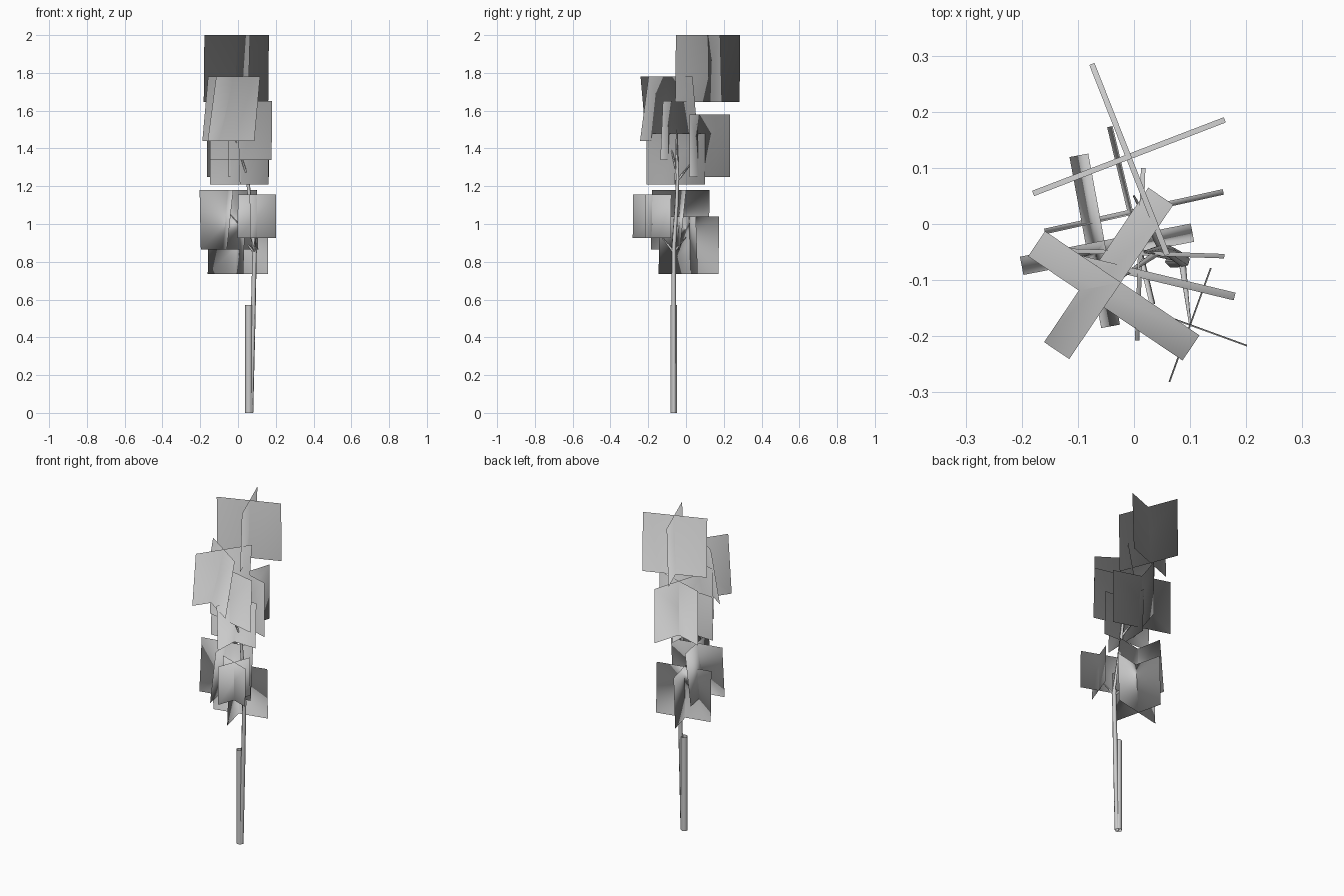
import bpy
import bmesh
from math import radians, sin, cos
from mathutils import Vector

cube = bpy.data.objects.get("Cube")
if cube:
    bpy.data.objects.remove(cube, do_unlink=True)

FOLIAGE_CENTRE = Vector((0, 0, 1))


def make_material(name, colour):
    mat = bpy.data.materials.new(name)
    mat.use_nodes = True
    mat.diffuse_color = colour
    mat.node_tree.nodes["Principled BSDF"].inputs["Base Color"].default_value = colour
    return mat


GREY = make_material("pale grey", (0.6, 0.6, 0.6, 1))


def add_object(name, bm):
    mesh = bpy.data.meshes.new(name)
    bm.to_mesh(mesh)
    bm.free()
    mesh.materials.append(GREY)
    obj = bpy.data.objects.new(name, mesh)
    bpy.context.scene.collection.objects.link(obj)
    return obj


def add_tube(name, path, radii, sides):
    """Open tapered tube whose rings follow the path."""
    bm = bmesh.new()
    axis = (Vector(path[-1]) - Vector(path[0])).to_track_quat("Z", "Y")
    rings = []
    for point, radius in zip(path, radii):
        ring = []
        for i in range(sides):
            a = radians(360 * i / sides)
            ring.append(bm.verts.new(Vector(point) + axis @ Vector((radius * cos(a), radius * sin(a), 0))))
        rings.append(ring)
    for low, high in zip(rings, rings[1:]):
        for i in range(sides):
            j = (i + 1) % sides
            bm.faces.new((low[i], low[j], high[j], high[i])).smooth = True
    return add_object(name, bm)


def add_leaf_cluster(name, bottom, top, half, cards):
    """Upright crossed cards; each has a centre, a heading and a lean."""
    bm = bmesh.new()
    for x, y, heading, lean in cards:
        a = radians(heading)
        along = Vector((cos(a), sin(a), 0)) * half
        tilt = Vector((-sin(a), cos(a), 0)) * lean / 2
        low = Vector((x, y, bottom)) - tilt
        high = Vector((x, y, top)) + tilt
        corners = (low - along, low + along, high + along, high - along)
        bm.faces.new([bm.verts.new(c) for c in corners]).smooth = True
    mesh = add_object(name, bm).data
    # Rounded foliage shading: normals spread out from the middle of the tree
    mesh.normals_split_custom_set_from_vertices(
        [(v.co - FOLIAGE_CENTRE).normalized() for v in mesh.vertices])


# Support post and bending stem
add_tube("support_post", [(0.057, -0.065, 0), (0.057, -0.065, 0.57)], (0.019, 0.019), 10)
add_tube("stem",
         [(0.068, -0.065, 0), (0.08, -0.065, 0.5), (0.088, -0.065, 0.87),
          (0.065, -0.05, 1.1), (0.05, -0.045, 1.25), (0.02, -0.05, 1.5)],
         (0.013, 0.013, 0.012, 0.01, 0.009, 0.003), 6)

# Twigs reaching from the stem into the leaf clusters
twigs = {
    "front_twig": [(0.085, -0.065, 0.85), (0.1, -0.18, 1.0)],
    "low_back_twig": [(0.085, -0.065, 0.85), (0.02, 0.0, 0.93)],
    "low_right_twig": [(0.08, -0.06, 0.92), (-0.04, -0.04, 1.05)],
    "upper_back_twig": [(0.05, -0.045, 1.23), (0.0, 0.05, 1.35)],
    "upper_front_twig": [(0.05, -0.045, 1.25), (-0.03, -0.1, 1.5)],
}
for name, path in twigs.items():
    add_tube(name, path, (0.007, 0.002), 5)

# Leaf clusters
add_leaf_cluster("crown_leaves", 1.645, 2.0, 0.183,
                 [(-0.009, 0.12, 21, -0.01), (-0.008, 0.115, 111.5, -0.01)])
add_leaf_cluster("upper_front_leaves", 1.44, 1.78, 0.166,
                 [(-0.036, -0.128, -34, 0.054), (-0.045, -0.088, 56, -0.054)])
add_leaf_cluster("upper_middle_leaves", 1.34, 1.65, 0.168,
                 [(0.016, -0.09, -13.5, 0.014)])
add_leaf_cluster("upper_back_leaves", 1.25, 1.58, 0.172,
                 [(0, 0.068, -17, 0), (0, 0.068, 73, 0)])
add_leaf_cluster("centre_leaves", 1.21, 1.48, 0.154,
                 [(0.007, -0.052, -2, 0.008), (0.011, -0.054, 88, 0.008)])
add_leaf_cluster("lower_right_leaves", 0.865, 1.18, 0.155,
                 [(-0.048, -0.045, 11, 0.033), (-0.07, -0.03, 100.5, -0.034)])
add_leaf_cluster("lower_front_leaves", 0.925, 1.155, 0.108,
                 [(0.1, -0.18, -20, 0.003), (0.1, -0.18, 70, 0.003)])
add_leaf_cluster("lower_back_leaves", 0.735, 1.04, 0.163,
                 [(0, 0.022, 12.5, -0.01), (-0.005, 0.015, 103.5, -0.01)])
